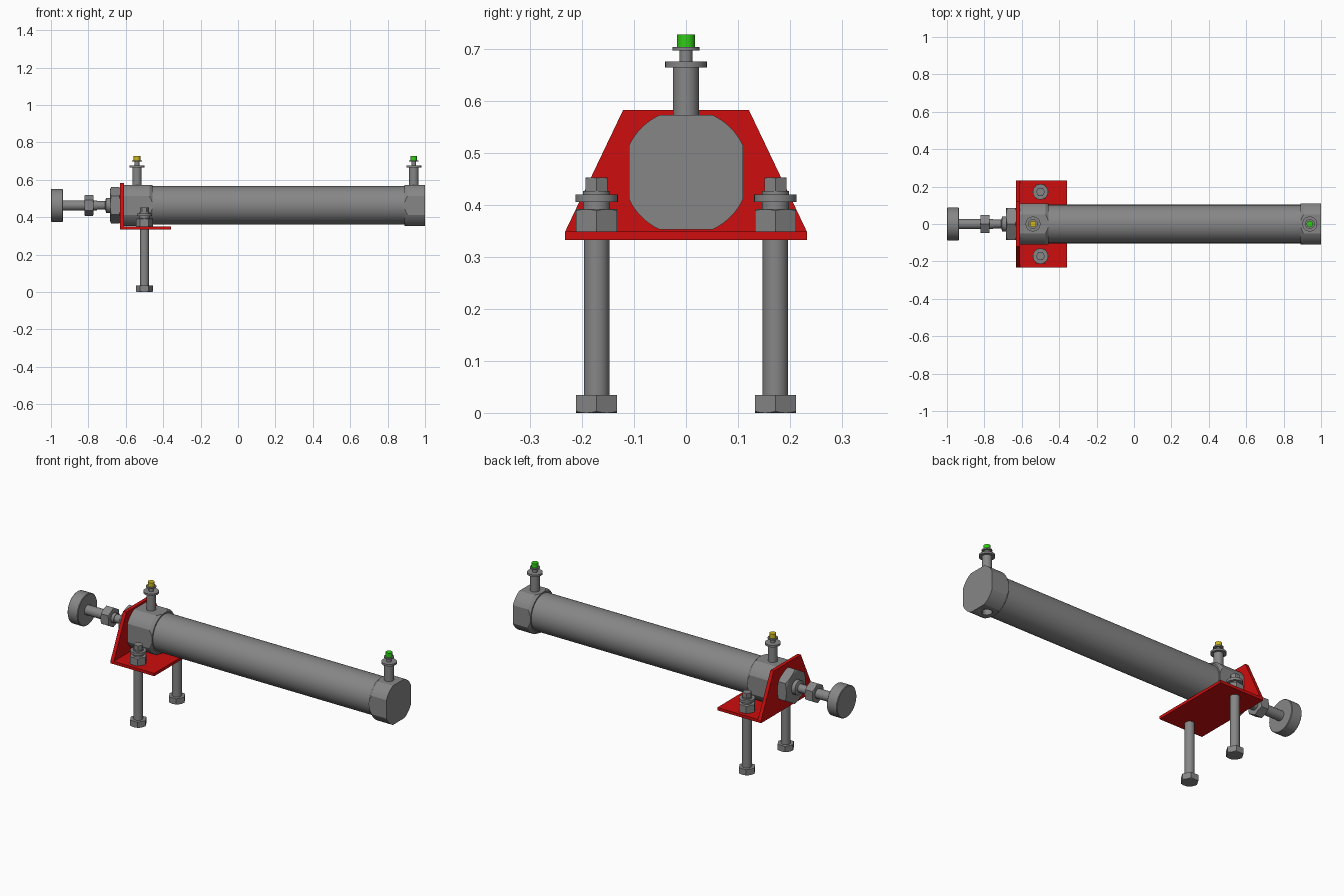
import bpy, bmesh, math
from mathutils import Matrix, Vector

if "Cube" in bpy.data.objects:
    bpy.data.objects.remove(bpy.data.objects["Cube"])

CZ = 0.463                      # height of the cylinder axis
PI = math.pi


def material(name, rgb):
    m = bpy.data.materials.new(name)
    m.diffuse_color = (*rgb, 1)
    m.use_nodes = True
    m.node_tree.nodes["Principled BSDF"].inputs["Base Color"].default_value = m.diffuse_color
    return m


STEEL = material("steel grey", (0.24, 0.24, 0.24))
RED = material("bracket red", (0.61, 0.004, 0.004))
GREEN = material("port green", (0.03, 0.60, 0.008))
YELLOW = material("port yellow", (0.60, 0.48, 0.015))


def finish(name, bm, mat, loc=(0, 0, 0), axis='Z'):
    bmesh.ops.remove_doubles(bm, verts=bm.verts, dist=1e-5)
    bmesh.ops.recalc_face_normals(bm, faces=bm.faces)
    if axis == 'X':
        bm.transform(Matrix.Rotation(PI / 2, 4, 'Y'))
    bm.transform(Matrix.Translation(Vector(loc)))
    me = bpy.data.meshes.new(name)
    bm.to_mesh(me)
    bm.free()
    me.materials.append(mat)
    for p in me.polygons:
        p.use_smooth = True
    me.set_sharp_from_angle(angle=math.radians(20))
    ob = bpy.data.objects.new(name, me)
    bpy.context.collection.objects.link(ob)
    return ob


def skin(rings):
    """Closed surface through rings of points."""
    bm = bmesh.new()
    loops = [[bm.verts.new(p) for p in r] for r in rings]
    n = len(loops[0])
    for a, b in zip(loops, loops[1:]):
        for i in range(n):
            j = (i + 1) % n
            bm.faces.new((a[i], a[j], b[j], b[i]))
    bm.faces.new(loops[0][::-1])
    bm.faces.new(loops[-1])
    return bm


def lathe(name, profile, mat, loc=(0, 0, 0), axis='Z', n=32):
    """Turned part from (height, radius) pairs."""
    rings = [[(r * math.cos(2 * PI * i / n), r * math.sin(2 * PI * i / n), h)
              for i in range(n)] for h, r in profile]
    return finish(name, skin(rings), mat, loc, axis)


def prism(name, h0, h1, a, sides, mat, loc, axis='Z', n=24, limit=9,
          shift=0.0, k0=0.5, k1=0.5):
    """Bar with flats at distance a, corners cut at radius limit, conical end chamfers."""
    step = 2 * PI / sides
    rings = [[], [], [], []]
    for i in range(n):
        t = 2 * PI * i / n
        r = min(limit, a / math.cos((t + shift) % step - step / 2))
        c, s = math.cos(t), math.sin(t)
        for ring, rad, h in zip(rings, (a if k0 else r, r, r, a if k1 else r),
                                (h0, h0 + k0 * (r - a), h1 - k1 * (r - a), h1)):
            ring.append((rad * c, rad * s, h))
    return finish(name, skin(rings), mat, loc, axis)


def stack(*steps):
    """Stepped profile from (start, end, radius) pieces."""
    return [p for a, b, r in steps for p in ((a, r), (b, r))]


# Cylinder tube and end caps with flats
lathe("tube", [(-0.47, 0.103), (0.90, 0.103)], STEEL, (0, 0, CZ), 'X', 72)
R = 0.11 / math.cos(math.radians(25))
caps = [prism("front_cap", -0.61, -0.457, 0.11, 4, STEEL, (0, 0, CZ), 'X', 72, R,
              PI / 4, 0, 1.5),
        prism("rear_cap", 0.89, 1.0, 0.11, 4, STEEL, (0, 0, CZ), 'X', 72, R,
              PI / 4, 1.5, 0)]

# Port holes under the caps and port fittings on top
for cap, x, colour, tag in ((caps[0], -0.54, YELLOW, "front"),
                            (caps[1], 0.94, GREEN, "rear")):
    cutter = lathe(tag + "_port_cutter", [(0.30, 0.026), (0.41, 0.026)], STEEL, (x, 0, 0))
    cutter.hide_render = True
    cutter.display_type = 'WIRE'
    mod = cap.modifiers.new("port", 'BOOLEAN')
    mod.operation = 'DIFFERENCE'
    mod.object = cutter
    lathe(tag + "_fitting", stack((0.56, 0.665, 0.025), (0.665, 0.676, 0.04),
                                  (0.676, 0.697, 0.0125), (0.697, 0.704, 0.026)),
          STEEL, (x, 0, 0))
    lathe(tag + "_fitting_tip", [(0.704, 0.0175), (0.728, 0.0175)], colour, (x, 0, 0))

# Piston rod, lock nuts and pusher disc
lathe("rod", stack((-0.94, -0.81, 0.027), (-0.78, -0.755, 0.027), (-0.755, -0.71, 0.023),
                   (-0.705, -0.60, 0.04)), STEEL, (0, 0, CZ), 'X')
prism("mounting_nut", -0.684, -0.628, 0.085, 6, STEEL, (0, 0, CZ), 'X')
prism("rod_nut", -0.822, -0.772, 0.048, 6, STEEL, (0, 0, CZ), 'X')
lathe("pusher_disc", [(-1.0, 0.085), (-0.997, 0.088), (-0.939, 0.088), (-0.936, 0.085)],
      STEEL, (0, 0, CZ), 'X', 48)

# Angle bracket: trapezoid upright and floor plate
half = [(0.233, 0.333), (0.233, 0.348), (0.121, 0.583)]
outline = half + [(-y, z) for y, z in reversed(half)]
finish("bracket_upright", skin([[(x, y, z) for y, z in outline] for x in (-0.63, -0.61)]), RED)
floor = [(-0.233, 0.333), (0.233, 0.333), (0.233, 0.349), (-0.233, 0.349)]
finish("bracket_floor", skin([[(x, y, z) for y, z in floor] for x in (-0.612, -0.358)]), RED)

# Mounting bolts with nuts and washers
for side, y in (("left", 0.172), ("right", -0.172)):
    at = (-0.5, y, 0)
    prism(side + "_bolt_head", 0, 0.034, 0.0395, 6, STEEL, at, k1=0)
    lathe(side + "_bolt_shaft", stack((0.03, 0.385, 0.0245)), STEEL, at)
    prism(side + "_nut", 0.348, 0.392, 0.0395, 6, STEEL, at, k0=0)
    lathe(side + "_washers", stack((0.39, 0.406, 0.026), (0.406, 0.420, 0.041),
                                   (0.420, 0.427, 0.026)), STEEL, at)
    prism(side + "_bolt_end", 0.42, 0.453, 0.021, 6, STEEL, at, k0=0)
